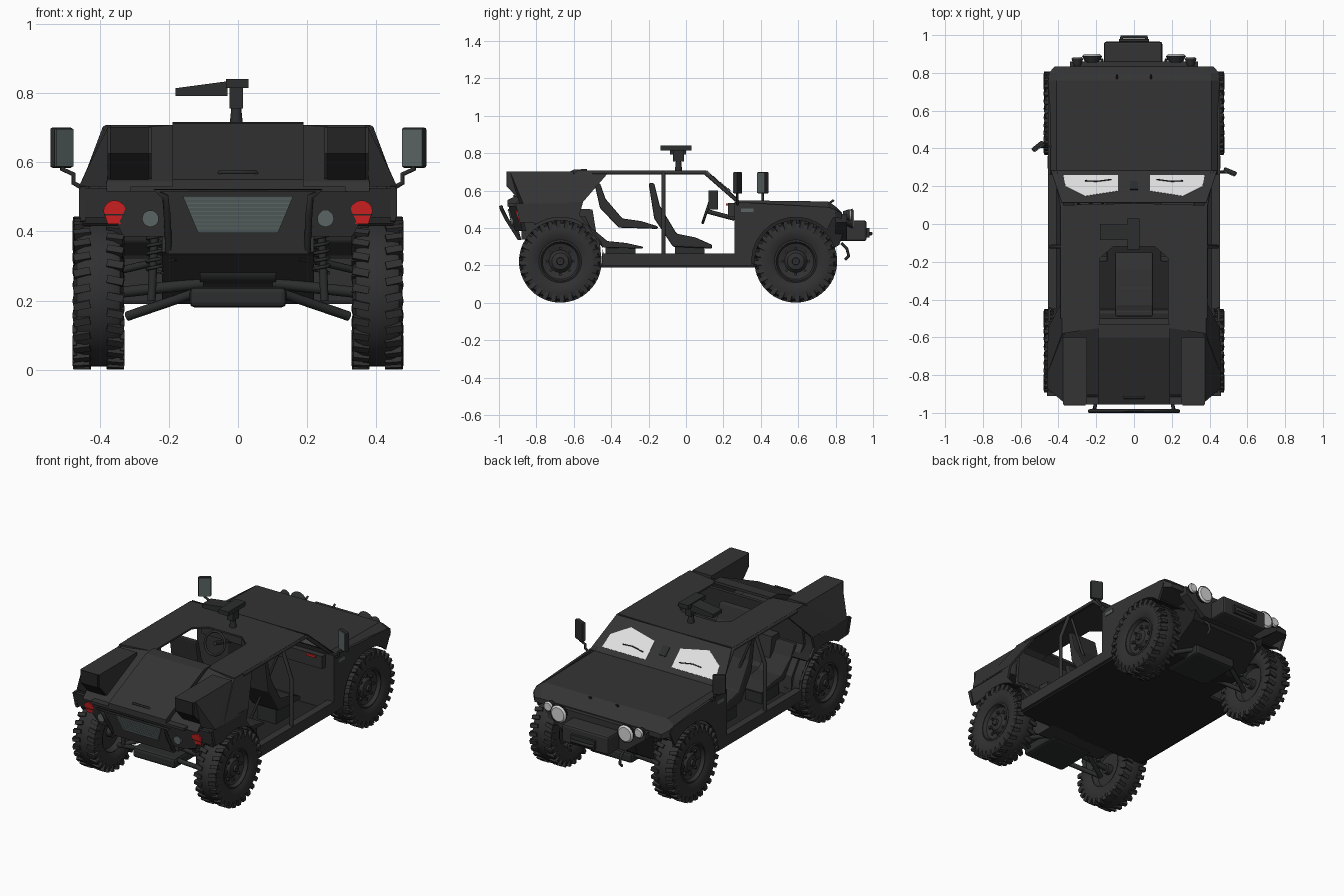
import bpy, bmesh, math
from mathutils import Matrix, Vector

if "Cube" in bpy.data.objects:
    bpy.data.objects.remove(bpy.data.objects["Cube"])

def material(name, r, g, b):
    m = bpy.data.materials.new(name)
    m.use_nodes = True
    m.diffuse_color = (r, g, b, 1)
    m.node_tree.nodes["Principled BSDF"].inputs["Base Color"].default_value = (r, g, b, 1)
    return m

BODY = material("body charcoal", .034, .034, .034)
DARK = material("underside black", .017, .017, .017)
TYRE = material("tyre rubber", .03, .03, .03)
METAL = material("dark metal", .025, .026, .026)
GREY = material("mirror and vent grey", .1, .125, .125)
GLASS = material("window pale grey", .75, .75, .75)
LENS = material("lamp lens", .66, .66, .66)
RED = material("tail lamp red", .8, .02, .02)
smooth_parts = []

def link(name, data):
    ob = bpy.data.objects.new(name, data)
    bpy.context.collection.objects.link(ob)
    return ob

def finish(name, bm, mat, smooth=False):
    bmesh.ops.recalc_face_normals(bm, faces=bm.faces)
    me = bpy.data.meshes.new(name)
    bm.to_mesh(me)
    bm.free()
    me.materials.append(mat)
    ob = link(name, me)
    if smooth:
        smooth_parts.append(ob)
    return ob

def prism(name, pts, place, mat, bevel=0):
    """Outline pts swept between place(u, v, 0) and place(u, v, 1)."""
    bm = bmesh.new()
    a, b = [[bm.verts.new(place(u, v, t)) for u, v in pts] for t in (0, 1)]
    bm.faces.new(a)
    bm.faces.new(b[::-1])
    for i in range(len(pts)):
        bm.faces.new((a[i], a[i - 1], b[i - 1], b[i]))
    ob = finish(name, bm, mat)
    if bevel:
        m = ob.modifiers.new("bevel", "BEVEL")
        m.width, m.segments = bevel, 2
    return ob

def along_x(x0, x1):
    return lambda y, z, t: (x0 + (x1 - x0) * t, y, z)

def along_y(y0, y1):
    return lambda x, z, t: (x, y0 + (y1 - y0) * t, z)

def box(name, x, y, z, mat, bevel=0):
    return prism(name, [(y[0], z[0]), (y[1], z[0]), (y[1], z[1]), (y[0], z[1])], along_x(*x), mat, bevel)

def rod(name, p, q, r, mat, r2=None):
    p, q = Vector(p), Vector(q)
    bm = bmesh.new()
    place = Matrix.Translation((p + q) / 2) @ (q - p).to_track_quat("Z", "Y").to_matrix().to_4x4()
    bmesh.ops.create_cone(bm, cap_ends=True, segments=20, radius1=r, radius2=r2 or r, depth=(q - p).length, matrix=place)
    return finish(name, bm, mat, True)

def tube(name, pts, r, mat, closed=False):
    cu = bpy.data.curves.new(name, "CURVE")
    cu.dimensions, cu.bevel_depth, cu.bevel_resolution, cu.use_fill_caps = "3D", r, 2, True
    sp = cu.splines.new("POLY")
    sp.points.add(len(pts) - 1)
    for sp_pt, p in zip(sp.points, pts):
        sp_pt.co = (*p, 1)
    sp.use_cyclic_u = closed
    cu.materials.append(mat)
    link(name, cu)

def lathe(bm, profile, steps=40):
    rings = [[bm.verts.new((x, r * math.sin(k * math.tau / steps), r * math.cos(k * math.tau / steps))) for x, r in profile]
             for k in range(steps)]
    for k in range(steps):
        for i in range(len(profile) - 1):
            bm.faces.new((rings[k - 1][i], rings[k - 1][i + 1], rings[k][i + 1], rings[k][i]))

def arch(cy, a0, a1, r=.236, n=10):
    angles = [math.radians(a0 + (a1 - a0) * i / n) for i in range(n + 1)]
    return [(cy + r * math.cos(a), .222 + r * math.sin(a)) for a in angles]

REAR, FRONT = -.672, .587
SIDES = (("left", 1), ("right", -1))

# Wheels: lathed tyre with staggered shoulder lugs, dished rim, hub and bolts
bm = bmesh.new()
half = [(.055, .112), (.068, .135), (.072, .18), (.062, .203), (.04, .212)]
lathe(bm, [(-x, r) for x, r in half] + half[::-1])
for s in (1, -1):
    for k in range(28):
        a = math.tau * (k + .25 * s) / 28
        for off, size in (((s * .048, 0, .21), (.048, .022, .021)), ((s * .067, 0, .194), (.012, .022, .034))):
            m = Matrix.Rotation(a, 4, "X") @ Matrix.Translation(off) @ Matrix.Rotation(s * .2, 4, "Z")
            bmesh.ops.create_cube(bm, size=1, matrix=m @ Matrix.Diagonal((*size, 1)))
tyre = finish("tyre", bm, TYRE, True)
bm = bmesh.new()
lathe(bm, [(-.05, .114), (-.02, .1), (-.02, .03), (-.05, .03), (-.05, .001)])
lathe(bm, [(.056, .114), (.06, .105), (.04, .096), (.028, .06), (.045, .045), (.05, .02), (.062, .018), (.062, .001)])
for k in range(8):
    bmesh.ops.create_cube(bm, size=.014, matrix=Matrix.Rotation(k * math.tau / 8, 4, "X") @ Matrix.Translation((.036, 0, .07)))
rim = finish("rim", bm, TYRE, True)
for part in (tyre, rim):
    for i, (s, y) in enumerate((s, y) for s in (1, -1) for y in (REAR, FRONT)):
        ob = link(part.name, part.data) if i else part
        ob.location = (s * .403, y, .222)
        ob.rotation_euler.z = 0 if s > 0 else math.pi

# Floor, belly and bulkheads
box("floor", (-.44, .44), (-.47, .36), (.19, .21), DARK)
prism("front_chassis", [(.26, .19), (.62, .19), (.82, .31), (.85, .4), (.8, .48), (.26, .48)], along_x(-.25, .25), DARK)
prism("rear_chassis", [(-.45, .19), (-.58, .19), (-.78, .33), (-.88, .34), (-.88, .51), (-.5, .5)], along_x(-.22, .22), BODY)
box("firewall", (-.44, .44), (.26, .275), (.2, .54), BODY)
prism("rear_bulkhead", [(-.45, .2), (-.46, .32), (-.57, .47), (-.55, .66), (-.57, .66), (-.59, .47), (-.48, .32), (-.47, .2)],
      along_x(-.38, .38), BODY)

# Hood with chamfered sides and a sloping nose
bm = bmesh.new()
rings = []
for y, top, low, w in ((.265, .548, .455, .455), (.76, .542, .455, .455), (.8, .515, .455, .45), (.835, .48, .45, .42)):
    half = [(w, low), (w, (top + low) / 2 + .012), (w - .045, top)]
    rings.append([bm.verts.new((x, y, z)) for x, z in half + [(-x, z) for x, z in half[::-1]]])
for a, b in zip(rings, rings[1:]):
    for i in range(6):
        bm.faces.new((a[i - 1], a[i], b[i], b[i - 1]))
bm.faces.new(rings[0])
bm.faces.new(rings[-1][::-1])
finish("hood", bm, BODY)

# Body sides lean inwards above the waist; the rear face slopes; the windscreen has its own plane
def lean(z):
    return .455 - max(0, z - .54) * .45

def tail(x, z, t=0):
    return (x, -.9 - (z - .335) * .27 + min(1, max(0, abs(x) - .27) * 20) * .04 + .02 * t, z)

def slope(x, k, d):
    return (x, .28 - .17 * k + .7 * d, .545 + .16 * k + .72 * d)

lamp = [(.032 * math.cos(k * math.pi / 8), .032 * math.sin(k * math.pi / 8)) for k in range(9)]
lamp += [(-.026, -.016), (-.02, -.036), (.02, -.036), (.026, -.016)]
pod = [(-.6, .702), (-.955, .702), (-.955, .625), (-.86, .525), (-.6, .525)]
for side, s in SIDES:
    skin = lambda y, z, t: (s * (lean(z) - .014 * t), y, z)
    prism(side + "_front_fender", [(.26, .54), (.26, .2), (.352, .2)] + arch(FRONT, 178, 45) + [(.8, .48), (.77, .51)], skin, BODY)
    prism(side + "_rear_quarter", [(-.55, .54), (-.57, .47), (-.45, .32), (-.44, .2)] + arch(REAR, 5, 120) + [(-.89, .43), (-.91, .53)],
          skin, BODY)
    prism(side + "_rear_pillar", [(-.55, .54), (-.42, .69), (-.42, .705), (-.58, .705), (-.78, .54)], skin, BODY)
    prism(side + "_sill", [(-.45, .2), (.3, .2), (.3, .265), (-.45, .265)], along_x(s * .41, s * .455), BODY)
    box(side + "_fender_vent", (s * .453, s * .459), (.295, .36), (.485, .505), GREY)
    tube(side + "_roof_rail", [(s * .38, -.5, .697), (s * .38, .1, .697), (s * .415, .275, .545)], .011, BODY)
    tube(side + "_centre_pillar", [(s * .38, -.12, .7), (s * .44, -.12, .54), (s * .44, -.12, .22)], .011, BODY)
    tube(side + "_inner_brace", [(s * .36, -.12, .69), (s * .16, -.12, .21)], .008, BODY)
    # Roof half around the gunner's opening
    prism(side + "_roof", [(s * .18, -.18), (s * .18, -.55), (s * .382, -.58), (s * .382, .1), (0, .11), (0, -.12), (s * .11, -.12)],
          lambda x, y, t: (x, y, .698 + .01 * t), BODY)
    # Rear stowage pod with dark mouth and sloping outer cheek
    prism(side + "_rear_pod", pod, along_x(s * .25, s * .377), BODY)
    mouth = [(y - d, z) for d, run in ((0, pod[1:4]), (.006, pod[3:0:-1])) for y, z in run]
    prism(side + "_pod_mouth", mouth, along_x(s * .258, s * .37), DARK)
    bm = bmesh.new()
    pts = [(.377, -.6, .702), (.377, -.94, .7), (.377, -.89, .53), (.377, -.6, .53), (.46, -.87, .53), (.457, -.62, .53)]
    bmesh.ops.convex_hull(bm, input=[bm.verts.new((s * x, y, z)) for x, y, z in pts])
    finish(side + "_pod_cheek", bm, BODY)
    # Rear corner panel and lamps
    prism(side + "_rear_corner", [(s * x, z) for x, z in ((.2, .525), (.27, .525), (.32, .525), (.46, .525), (.46, .44), (.36, .44),
                                                          (.33, .385), (.27, .385), (.2, .385))], tail, BODY)
    for label, pts, d, mat in (("lamp", lamp, .008, RED), ("band", [(-.03, -.012), (.03, -.012), (.03, -.008), (-.03, -.008)], .01, METAL)):
        prism(side + "_tail_" + label, [(s * .357 + u, .458 + v) for u, v in pts],
              lambda x, z, t: Vector(tail(.357, z)) + Vector((x - .357, -d * t, 0)), mat)
    y = tail(.25, .437)[1]
    rod(side + "_reverse_lamp", (s * .253, y + .03, .437), (s * .253, y - .01, .437), .024, GREY)
    # Headlamps: large inner, small outer
    for label, x, y, z, r in (("main", .222, .89, .45, .051), ("marker", .3, .875, .47, .029)):
        rod(f"{side}_{label}_lamp", (s * x, y - .035, z), (s * x, y, z), r * .7, METAL, r * 1.06)
        rod(f"{side}_{label}_lens", (s * x, y, z), (s * x, y + .009, z), r, LENS, r * .8)
    # Mirrors on bent stems, turned towards the cabin
    my, turn = (.275, -.4) if s > 0 else (.41, .68)
    tube(side + "_mirror_stem", [(s * .44, my, .52), (s * .475, my, .54), (s * .475, my, .565), (s * .508, my, .58), (s * .508, my, .6)],
         .007, METAL)
    for ob in (box(side + "_mirror_case", (-.036, .036), (-.008, .014), (-.058, .058), METAL, .006),
               box(side + "_mirror_glass", (-.032, .032), (-.013, -.006), (-.054, .054), GREY)):
        ob.location = (s * .508, my, .642)
        ob.rotation_euler.z = turn
    # Suspension: arches, half shafts, wishbones, dampers and coil springs
    for cy in (REAR, FRONT):
        prism(side + "_wheel_arch", arch(cy, 50, 125) + arch(cy, 125, 50, .246), along_x(s * .25, s * .45), DARK)
        rod(side + "_half_shaft", (s * .1, cy, .25), (s * .36, cy, .222), .016, METAL)
        for d in (-1, 1):
            tube(side + "_lower_wishbone", [(s * .13, cy + d * .09, .22), (s * .32, cy, .155)], .014, METAL)
            tube(side + "_upper_wishbone", [(s * .18, cy + d * .09, .325), (s * .33, cy, .29)], .011, METAL)
            rod(side + "_damper", (s * .25, cy + d * .06, .2), (s * .24, cy + d * .06, .42), .012, METAL)
            coil = [Matrix.Rotation(k * math.tau / 10, 4, "Z") @ Vector((.022, 0, .28 + k * .0022)) for k in range(61)]
            tube(side + "_spring", [p + Vector((s * .24, cy + d * .06, 0)) for p in coil], .005, METAL)
    # Windscreen pane and wiper, hood catch, tow hook
    pane = [(.085, .14), (.375, .14), (.362, .5), (.26, .8), (.085, .64)]
    prism(side + "_windscreen", [(s * x, k) for x, k in pane], lambda x, k, t: slope(x, k, -.002 + .008 * t), GLASS)
    tube(side + "_wiper", [slope(s * .12, .3, .01), slope(s * .2, .36, .01), slope(s * .26, .34, .01)], .003, METAL)
    rod(side + "_hood_catch", (s * .09, .77, .535), (s * .09, .79, .55), .006, METAL)
    tube(side + "_tow_hook", [(s * .17, .83, .32), (s * .17, .86, .29), (s * .17, .87, .25), (s * .17, .85, .23)], .008, METAL)
prism("windscreen_frame", [(-.44, 0), (.44, 0), (.382, 1), (-.382, 1)], lambda x, k, t: slope(x, k, .004 * t), BODY)
prism("screen_divider", [(-.022, .35), (.022, .35), (.022, .6), (-.022, .6)], lambda x, k, t: slope(x, k, .009 * t), METAL)

# Sloping rear deck, raised centre panel and handle
prism("rear_deck", [(-.545, .7), (-.55, .708), (-.9, .545), (-.93, .515), (-.88, .515)], along_x(-.38, .38), BODY)
prism("deck_centre", [(-.53, .7), (-.53, .716), (-.6, .712), (-.955, .55), (-.955, .52), (-.9, .52)], along_x(-.19, .19), BODY)
tube("deck_handle", [(-.06, -.905, .555), (-.05, -.92, .572), (.05, -.92, .572), (.06, -.905, .555)], .006, METAL)

# Rear centre panel, tapered louvred vent and guard bar
prism("rear_centre_panel", [(-.21, .525), (.21, .525), (.2, .335), (-.2, .335)], tail, BODY)
box("rear_ledge", (-.31, .31), (-.955, -.86), (.515, .53), BODY)
prism("rear_vent", [(-.16, .502), (.16, .502), (.115, .395), (-.115, .395)], lambda x, z, t: tail(x, z, -.4 * t), GREY)
for z in [.408 + k * .012 for k in range(8)]:
    w = .115 + (z - .395) * .4
    box("vent_slat", (-w, w), (tail(0, z)[1] - .011, tail(0, z)[1]), (z, z + .003), GREY)
half = [(.2, -.89, .34), (.205, -.96, .45), (.21, -.985, .5), (.235, -.99, .518)]
tube("rear_guard", [(-x, y, z) for x, y, z in half] + half[::-1], .01, METAL)
for cy in (REAR, FRONT):
    rod("differential", (-.11, cy, .29), (.11, cy, .29), .04, METAL)
    box("skid_plate", (-.14, .14), (cy - .13, cy + .13), (.18, .24), METAL, .015)

# Front bumper, winch box and tow loop
prism("front_bumper", [(-.34, .475), (.34, .475), (.33, .43), (.2, .33), (-.2, .33), (-.33, .43)], along_y(.8, .86), BODY)
box("winch_box", (-.16, .15), (.85, .965), (.33, .44), BODY, .012)
box("winch_slot", (-.08, .08), (.96, .98), (.35, .4), METAL)
tube("tow_loop", [(-.07, .95, .37), (-.065, .99, .37), (.065, .99, .37), (.07, .95, .37)], .01, METAL)

# Seats: bent side outline with padded edges, set at a base height and back scale
outline = [(-.2, .35), (-.17, .35), (-.14, .23), (-.05, .08), (.05, .06), (.14, .02), (.14, 0), (-.07, .01), (-.17, .16)]
for label, x, y, base, tall, w in (("left_front", .23, 0, .29, 1, .09), ("right_front", -.23, 0, .29, 1, .09), ("gunner", 0, -.29, .395, .7, .1),
                                   ("left_rear", .26, -.37, .29, .5, .08), ("right_rear", -.26, -.37, .29, .5, .08)):
    prism(label + "_seat", [(y + a, base + b * tall) for a, b in outline], along_x(x - w, x + w), TYRE, .008)
    if x:
        box(label + "_seat_base", (x - w * .7, x + w * .7), (y - .06, y + .1), (.2, .3), METAL)

# Driving controls and dash
box("dash", (-.4, .4), (.225, .265), (.46, .535), BODY)
box("radio", (-.06, .06), (.12, .17), (.5, .6), METAL)
ring = [Matrix.Rotation(1.25, 4, "X") @ Matrix.Rotation(k * math.tau / 24, 4, "Z") @ Vector((.065, 0, 0)) for k in range(24)]
tube("steering_wheel", [p + Vector((-.23, .11, .49)) for p in ring], .007, METAL, True)
rod("steering_column", (-.23, .11, .49), (-.23, .26, .45), .012, METAL)
box("warning_handle", (.3, .36), (.215, .225), (.52, .53), RED)

# Roof gun on a post, pointing to the right
rod("gun_post", (-.005, -.04, .7), (-.005, -.04, .76), .02, METAL, .014)
box("gun_cradle", (-.025, .015), (-.07, -.01), (.755, .82), METAL)
box("gun_mount_bar", (-.035, .03), (-.135, .03), (.815, .84), METAL)
prism("gun_shroud", [(-.18, .792), (-.03, .792), (-.03, .834), (-.18, .814)], along_y(-.085, 0), METAL)

bpy.ops.object.select_all(action="DESELECT")
for ob in smooth_parts:
    ob.select_set(True)
bpy.context.view_layer.objects.active = smooth_parts[0]
bpy.ops.object.shade_smooth_by_angle(angle=math.radians(35))
